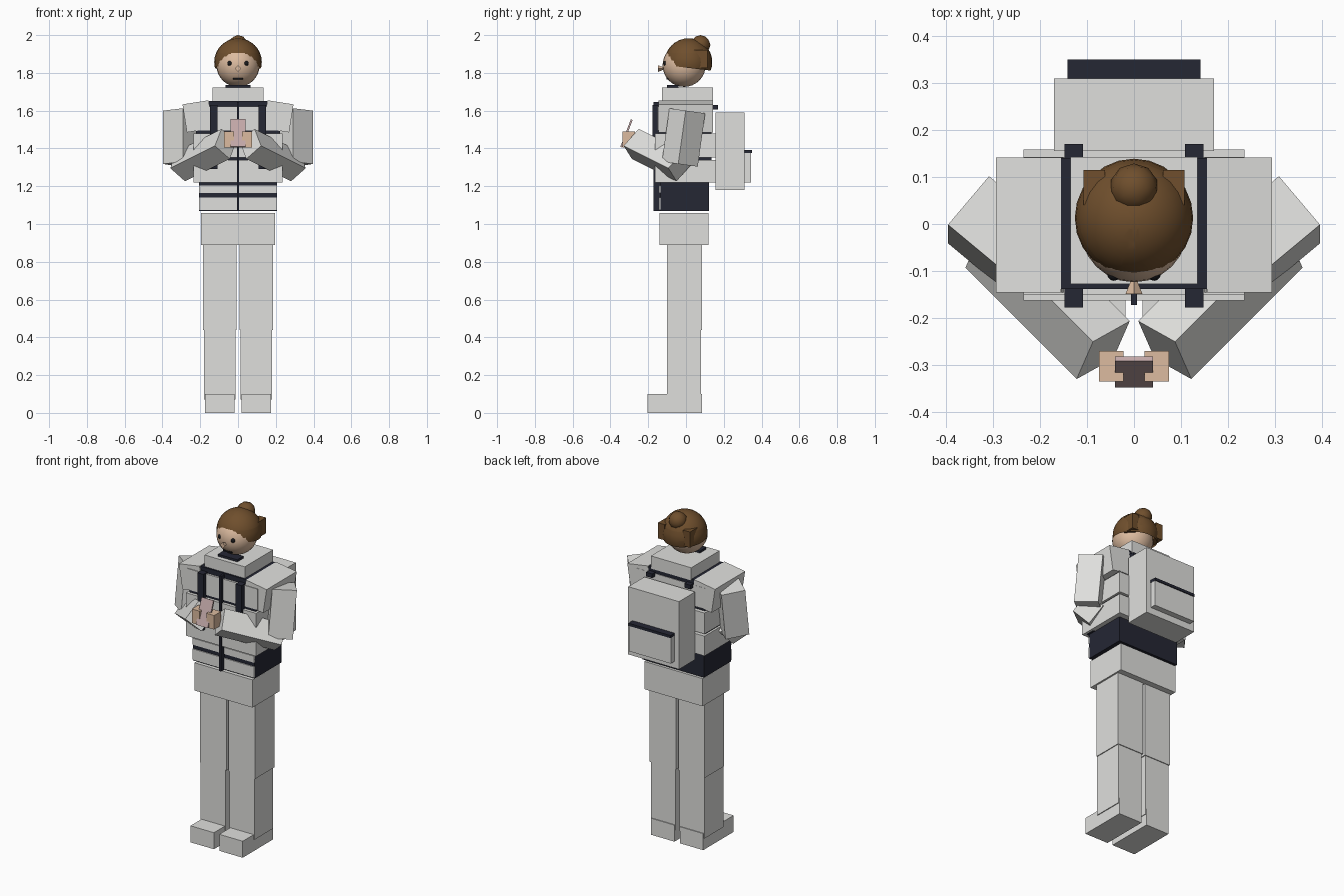
import bpy, bmesh, math
from mathutils import Matrix, Vector

if "Cube" in bpy.data.objects:
    bpy.data.objects.remove(bpy.data.objects["Cube"])


def material(name, rgb):
    m = bpy.data.materials.new(name)
    m.diffuse_color = (*rgb, 1)
    m.use_nodes = True
    m.node_tree.nodes["Principled BSDF"].inputs["Base Color"].default_value = m.diffuse_color
    return m


CLOTH = material("pale grey cloth", (0.74, 0.74, 0.72))
DARK = material("dark navy trim", (0.018, 0.02, 0.034))
SKIN = material("skin", (0.72, 0.50, 0.35))
HAIR = material("brown hair", (0.16, 0.078, 0.026))
PHONE = material("dusty pink", (0.54, 0.39, 0.39))
BLACK = material("black", (0.01, 0.01, 0.012))


def finish(name, bm, mat, smooth=False):
    bmesh.ops.recalc_face_normals(bm, faces=bm.faces)
    me = bpy.data.meshes.new(name)
    bm.to_mesh(me)
    bm.free()
    me.materials.append(mat)
    ob = bpy.data.objects.new(name, me)
    bpy.context.collection.objects.link(ob)
    if smooth:
        me.shade_smooth()
    return ob


def block(name, centre, size, mat, rot=None, mirror=False):
    """Box from centre, size and rotation; mirror also builds the left twin."""
    for side in ((1, -1) if mirror else (1,)):
        bm = bmesh.new()
        bmesh.ops.create_cube(bm, size=1)
        m = Matrix.Translation(centre)
        if rot:
            m = m @ rot.to_4x4()
        bm.transform(Matrix.Scale(side, 4, (1, 0, 0)) @ m @ Matrix.Diagonal((*size, 1)))
        label = name if not mirror else ("right_" if side > 0 else "left_") + name
        finish(label, bm, mat)


def span(name, x, y, z, mat, mirror=False):
    """Upright box from its lower and upper limits on each axis."""
    lims = (x, y, z)
    block(name, [(a + b) / 2 for a, b in lims], [b - a for a, b in lims], mat, None, mirror)


def ball(name, centre, r, mat, seg=24, rings=16):
    bm = bmesh.new()
    bmesh.ops.create_uvsphere(bm, u_segments=seg, v_segments=rings, radius=r)
    bm.transform(Matrix.Translation(centre))
    return finish(name, bm, mat, True)


# Legs and pelvis
span("shoe", (0.018, 0.175), (-0.205, 0.085), (0, 0.10), CLOTH, True)
span("lower_leg", (0.014, 0.18), (-0.10, 0.08), (0.07, 0.44), CLOTH, True)
span("upper_leg", (0.008, 0.185), (-0.10, 0.085), (0.44, 0.89), CLOTH, True)
span("pelvis", (-0.195, 0.195), (-0.14, 0.12), (0.89, 1.058), CLOTH)

# Jacket hem: dark band with pale front panels
span("hem_band", (-0.207, 0.207), (-0.136, 0.122), (1.068, 1.22), DARK)
for lo, hi in ((1.075, 1.14), (1.165, 1.205)):
    span("hem_front_panel", (-0.207, 0.207), (-0.142, -0.135), (lo, hi), CLOTH)

# Padded jacket sections with dark seams between
span("seam_core", (-0.222, 0.222), (-0.145, 0.135), (1.22, 1.51), DARK)
for lo, hi in ((1.22, 1.34), (1.353, 1.48)):
    span("jacket_section", (-0.235, 0.235), (-0.163, 0.158), (lo, hi), CLOTH)
span("jacket_chest", (-0.235, 0.235), (-0.15, 0.143), (1.495, 1.622), CLOTH)
span("collar_band", (-0.155, 0.155), (-0.138, 0.14), (1.622, 1.652), DARK)
span("collar", (-0.135, 0.135), (-0.128, 0.143), (1.645, 1.722), CLOTH)
span("neck_band", (-0.065, 0.065), (-0.10, -0.04), (1.715, 1.735), DARK)
span("zip", (-0.006, 0.006), (-0.172, -0.125), (1.07, 1.645), DARK)

# Backpack and straps
span("front_strap", (0.108, 0.148), (-0.178, -0.145), (1.29, 1.62), DARK, True)
span("top_strap", (0.108, 0.148), (-0.178, 0.17), (1.605, 1.63), DARK, True)
span("backpack", (-0.17, 0.17), (0.155, 0.31), (1.18, 1.59), CLOTH)
span("backpack_pocket", (-0.14, 0.14), (0.305, 0.345), (1.22, 1.38), CLOTH)
span("pocket_trim", (-0.141, 0.141), (0.305, 0.35), (1.376, 1.392), DARK)

# Shoulders and upper arms
block("shoulder", (0.213, -0.002, 1.57), (0.14, 0.288, 0.15), CLOTH,
      Matrix.Rotation(math.radians(9), 3, 'Y'), True)
block("upper_arm", (0.30, -0.013, 1.458), (0.136, 0.136, 0.285), CLOTH,
      Matrix.Rotation(math.radians(-8), 3, 'X') @ Matrix.Rotation(math.radians(40), 3, 'Z'), True)

# Forearms reaching in toward the hands
axis = Vector((-0.667, -0.667, 0.333)).normalized()
up = Vector((-0.035, 0.08, 0.09))
up = (up - axis * up.dot(axis)).normalized()
frame = Matrix((up, axis.cross(up), axis)).transposed()
block("forearm", (0.184, -0.15, 1.365), (0.125, 0.113, 0.355), CLOTH, frame, True)

# Hands holding a tilted handset
span("hand", (0.022, 0.075), (-0.335, -0.27), (1.405, 1.49), SKIN, True)
block("handset", (0, -0.315, 1.48), (0.08, 0.01, 0.156), PHONE,
      Matrix.Rotation(math.radians(-21), 3, 'X'))

# Head and face
ball("head", (0, -0.01, 1.84), 0.114, SKIN)
for s in (-1, 1):
    ball("eye", (s * 0.043, -0.107, 1.85), 0.014, BLACK, 12, 8)
span("mouth", (-0.027, 0.027), (-0.104, -0.08), (1.765, 1.774), BLACK)
bm = bmesh.new()
bmesh.ops.create_cone(bm, cap_ends=True, segments=4, radius1=0.018, radius2=0.004, depth=0.035)
bm.transform(Matrix.Translation((0, -0.131, 1.823)) @ Matrix.Rotation(math.radians(-90), 4, 'X'))
finish("nose", bm, SKIN)

# Hair cap: sphere trimmed by a sloping plane, with a face opening in front
bm = bmesh.new()
bmesh.ops.create_uvsphere(bm, u_segments=24, v_segments=16, radius=0.126)
bm.transform(Matrix.Translation((0, 0.013, 1.857)))


def cut(co, no, below=False):
    bmesh.ops.bisect_plane(bm, geom=bm.verts[:] + bm.edges[:] + bm.faces[:],
                           plane_co=co, plane_no=no, clear_inner=below)


cut((0, 0, 1.828), (0, 0.12, 1), True)
planes = [((0, 0, 1.905), (0, 0, 1)), ((0.06, 0, 1.86), (0.87, 0, 0.48)),
          ((-0.06, 0, 1.86), (-0.87, 0, 0.48))]
for co, no in planes:
    cut(co, no)


def in_opening(f):
    c = f.calc_center_median()
    return c.y < 0 and all((c - Vector(co)).dot(Vector(no)) < 0 for co, no in planes)


bmesh.ops.delete(bm, geom=[f for f in bm.faces if in_opening(f)], context='FACES')
finish("hair_cap", bm, HAIR, True)

# Hair tufts behind and the bun
span("hair_tuft", (0.062, 0.107), (0.04, 0.115), (1.825, 1.92), HAIR, True)
bm = bmesh.new()
bmesh.ops.create_icosphere(bm, subdivisions=2, radius=0.052)
bm.transform(Matrix.Translation((0, 0.077, 1.948)))
finish("hair_bun", bm, HAIR, True)
